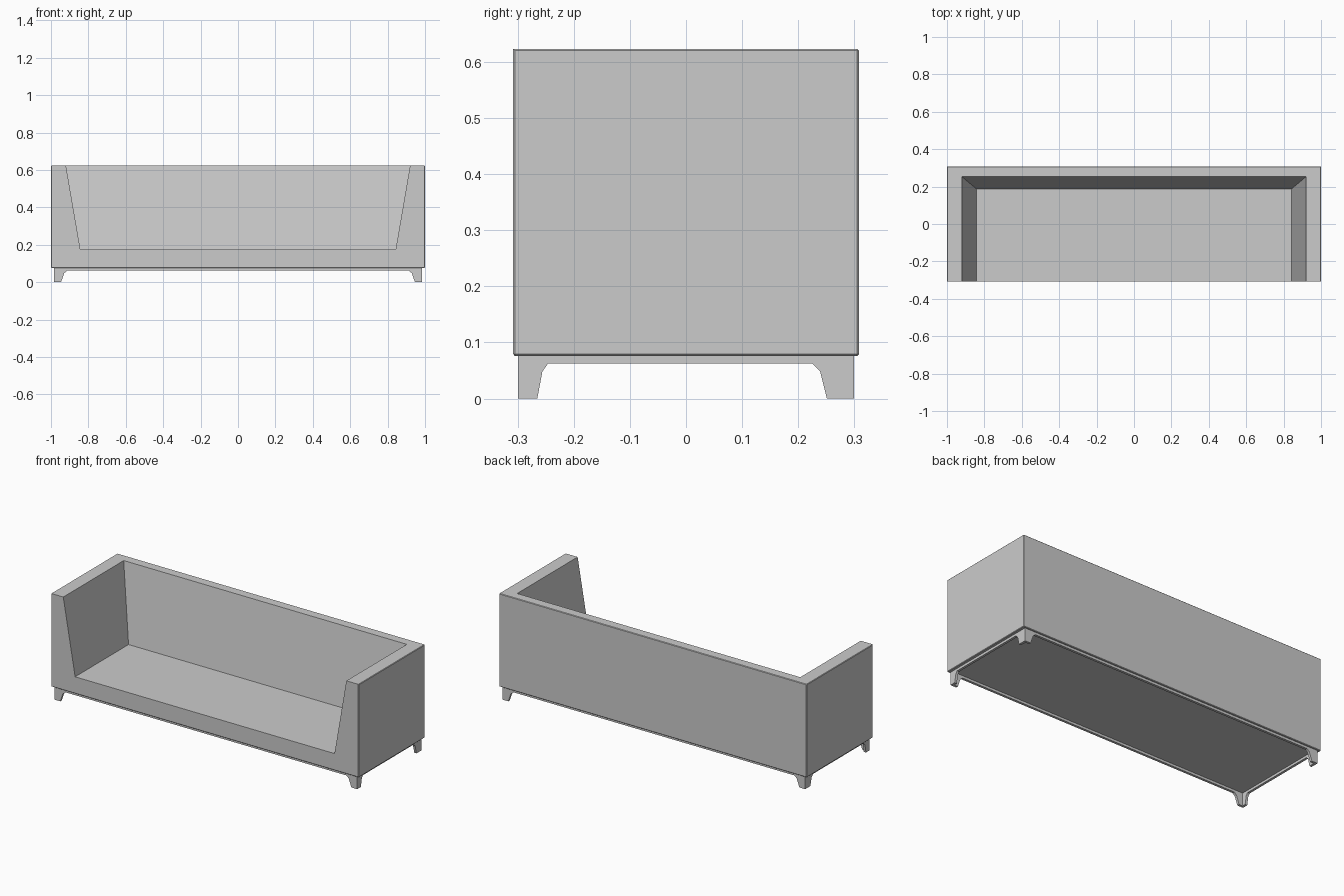
import bpy, bmesh

if "Cube" in bpy.data.objects:
    bpy.data.objects.remove(bpy.data.objects["Cube"])


def make_object(name, bm):
    bmesh.ops.recalc_face_normals(bm, faces=bm.faces[:])
    mesh = bpy.data.meshes.new(name)
    bm.to_mesh(mesh)
    bm.free()
    obj = bpy.data.objects.new(name, mesh)
    bpy.context.collection.objects.link(obj)
    return obj


# Upholstered shell: box with a tapered seat recess open at the front
Y, Z0, SEAT, Z1 = 0.308, 0.076, 0.175, 0.623
bm = bmesh.new()


def rect(x, y, z):
    return [bm.verts.new((sx * x, y, z)) for sx in (-1, 1)]


bfl, bfr = rect(1, -Y, Z0)            # outer bottom and top corners
bbl, bbr = rect(1, Y, Z0)
tfl, tfr = rect(1, -Y, Z1)
tbl, tbr = rect(1, Y, Z1)
outer = {bfl, bfr, bbl, bbr, tfl, tfr, tbl, tbr}
afl, afr = rect(0.92, -Y, Z1)         # recess rim
abl, abr = rect(0.92, 0.253, Z1)
sfl, sfr = rect(0.843, -Y, SEAT)      # recess floor
sbl, sbr = rect(0.843, 0.188, SEAT)
for face in (
    (bfl, bfr, bbr, bbl),
    (bfl, bbl, tbl, tfl), (bfr, bbr, tbr, tfr), (bbl, bbr, tbr, tbl),
    (tfl, tbl, tbr, tfr, afr, abr, abl, afl),
    (bfl, bfr, tfr, afr, sfr, sfl, afl, tfl),
    (sfl, sfr, sbr, sbl), (sbl, sbr, abr, abl),
    (sfl, sbl, abl, afl), (sfr, sbr, abr, afr),
):
    bm.faces.new(face)
edges = [e for e in bm.edges if set(e.verts) <= outer]
bmesh.ops.recalc_face_normals(bm, faces=bm.faces[:])
bmesh.ops.bevel(bm, geom=edges, offset=0.003, segments=1, affect='EDGES', clamp_overlap=True)
make_object("sofa_body", bm)


# Base: thin apron whose corners drop into angled legs
def apron_profile(a, b, start, end):
    return [(a, Z0), (a, 0), (a + start[0], 0), (a + start[1], 0.048), (a + start[2], 0.062),
            (b - end[2], 0.062), (b - end[1], 0.048), (b - end[0], 0), (b, 0), (b, Z0)]


BX, BY = 0.984, 0.299
long_leg = (0.038, 0.055, 0.07)
front_leg = (0.034, 0.043, 0.053)
back_leg = (0.048, 0.06, 0.074)
bm = bmesh.new()
for s in (-1, 1):
    bm.faces.new([bm.verts.new((u, s * BY, z)) for u, z in apron_profile(-BX, BX, long_leg, long_leg)])
    bm.faces.new([bm.verts.new((s * BX, u, z)) for u, z in apron_profile(-BY, BY, front_leg, back_leg)])
bmesh.ops.remove_doubles(bm, verts=bm.verts[:], dist=0.0005)
base = make_object("leg_frame", bm)
solid = base.modifiers.new("thickness", 'SOLIDIFY')
solid.thickness = 0.014
solid.offset = -1
solid.use_even_offset = True
